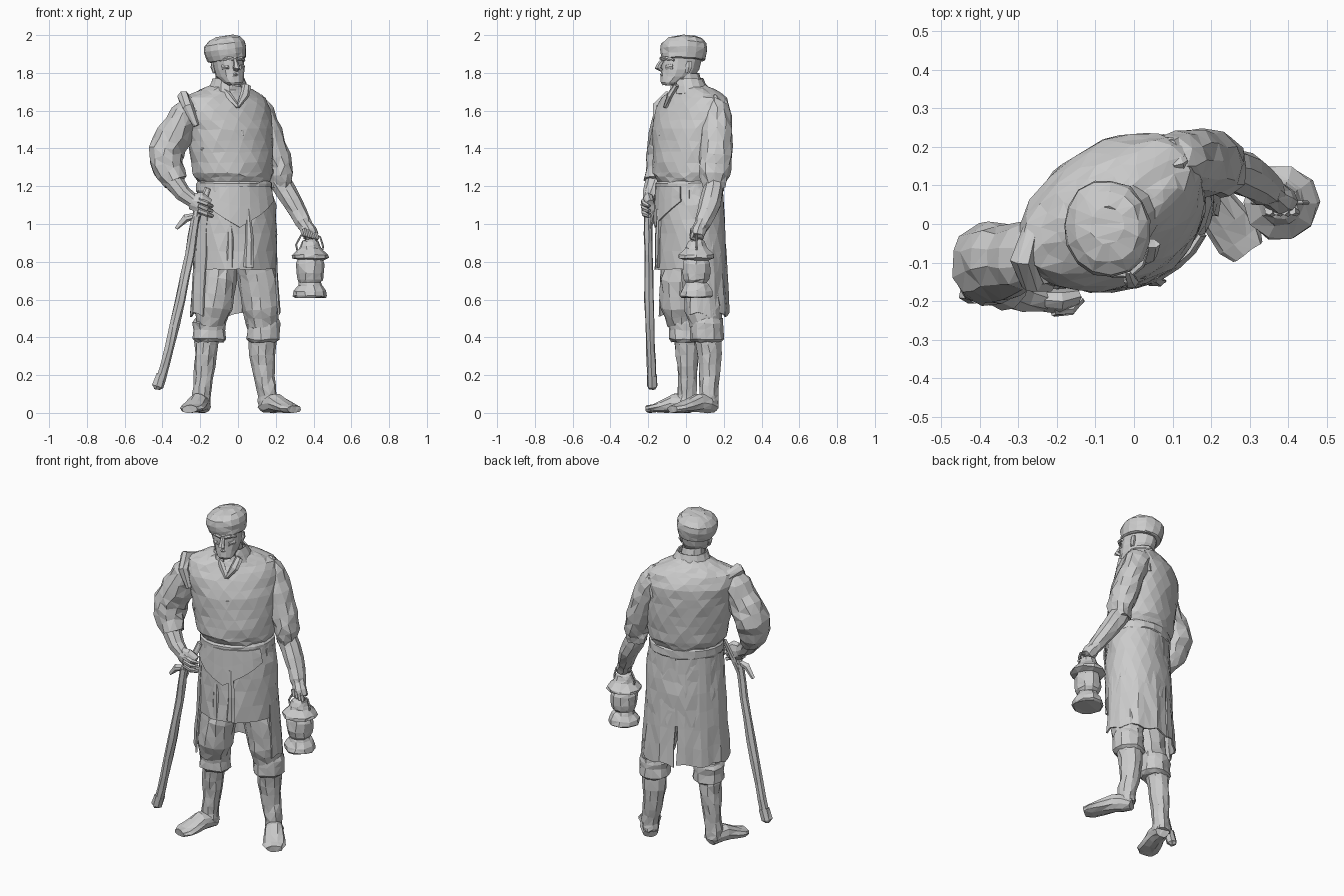
import bpy, bmesh, random
from math import sin, cos, pi, radians
from mathutils import Vector, Matrix

random.seed(4)


def skin(name, rows, closed=True, cap=True, jitter=0.0, thick=0.0):
    """Bridge rows of points into a faceted, triangulated surface."""
    bm = bmesh.new()
    grid = []
    for row in rows:
        grid.append([bm.verts.new(Vector(p) + Vector([random.uniform(-jitter, jitter) for _ in range(3)]))
                     for p in row])
    n = len(rows[0])
    for a, b in zip(grid, grid[1:]):
        for i in range(n if closed else n - 1):
            j = (i + 1) % n
            bm.faces.new((a[i], a[j], b[j], b[i]))
    if closed and cap:
        bm.faces.new(grid[0][::-1])
        bm.faces.new(grid[-1])
    bmesh.ops.recalc_face_normals(bm, faces=bm.faces)
    bmesh.ops.triangulate(bm, faces=bm.faces)
    me = bpy.data.meshes.new(name)
    bm.to_mesh(me)
    bm.free()
    ob = bpy.data.objects.new(name, me)
    bpy.context.collection.objects.link(ob)
    if thick:
        ob.modifiers.new("thickness", 'SOLIDIFY').thickness = thick
    return ob


def refine(keys, steps):
    """Insert interpolated keys between the given ones."""
    out = []
    for a, b in zip(keys, keys[1:]):
        out += [[p + (q - p) * k / steps for p, q in zip(a, b)] for k in range(steps)]
    return out + [list(keys[-1])]


def oval(cx, cy, z, rx, ry, rot, ang):
    c, s = cos(radians(rot)), sin(radians(rot))
    x, y = rx * cos(radians(ang)), ry * sin(radians(ang))
    return (cx + x * c - y * s, cy + x * s + y * c, z)


def loft(name, rings, n=14, steps=1, jitter=0.003, cap=True, thick=0):
    """Stack of turned ovals: (cx, cy, z, rx, ry, rot)."""
    rows = [[oval(*r, 360 * (i + .5 * (k % 2) * (steps > 1)) / n) for i in range(n)]
            for k, r in enumerate(refine(rings, steps))]
    return skin(name, rows, jitter=jitter, cap=cap, thick=thick)


def tube(name, keys, n=9, steps=1, jitter=0.003, ref=(0, 1, 0)):
    """Limb along a path: (x, y, z, width, depth), depth measured along ref."""
    keys = refine(keys, steps)
    pts = [Vector(k[:3]) for k in keys]
    rows = []
    for i, k in enumerate(keys):
        t = (pts[min(i + 1, len(pts) - 1)] - pts[max(i - 1, 0)]).normalized()
        u = (Vector(ref) - t * t.dot(Vector(ref))).normalized()
        v = t.cross(u)
        rows.append([pts[i] + v * k[3] * cos(2 * pi * j / n) + u * k[4] * sin(2 * pi * j / n)
                     for j in range(n)])
    return skin(name, rows, jitter=jitter)


def cloth(name, top, bottom, a0, a1, n, hem, rows=5, fold=0.0, jitter=0.003):
    """Open curved panel between two ovals; hem(t) gives the lower edge height."""
    grid = []
    for r in range(rows):
        f = r / (rows - 1)
        line = []
        for i in range(n):
            t = i / (n - 1)
            k = [p + (q - p) * f for p, q in zip(top, bottom)]
            k[2] = top[2] + (hem(t) - top[2]) * f
            w = 1 + fold * f * sin(i * 2.3)
            line.append(oval(k[0], k[1], k[2], k[3] * w, k[4] * w, k[5], a0 + (a1 - a0) * t))
        grid.append(line)
    return skin(name, grid, closed=False, jitter=jitter, thick=0.009)


# vest and body
loft("vest", [(-.02, .02, 1.19, .195, .155, 28), (-.022, .02, 1.225, .2, .165, 30), (-.027, .02, 1.27, .224, .183, 32),
              (-.035, .025, 1.38, .236, .187, 33), (-.048, .03, 1.5, .248, .182, 33), (-.064, .037, 1.6, .268, .165, 33),
              (-.072, .043, 1.67, .243, .13, 33), (-.06, .035, 1.71, .15, .10, 33), (-.052, .02, 1.74, .08, .08, 25)],
     n=20, steps=2, jitter=.005)
# tunic skirt, long split coat tails, pointed front flap
loft("tunic_skirt", [(-.015, .02, 1.21, .2, .16, 25), (-.01, .02, 1.1, .216, .17, 25), (-.01, .025, .95, .222, .178, 25),
                     (-.01, .025, .76, .222, .18, 25)], n=20, steps=2, jitter=.005, cap=False)
for nm, a0, a1 in (("coat_tail_left", -32, 82), ("coat_tail_right", 86, 204)):
    cloth(nm, (-.015, .02, 1.18, .205, .165, 25), (-.015, .025, .52, .248, .188, 25), a0, a1, 12,
          lambda t: .52 + .012 * sin(t * 17), rows=7, fold=.025, jitter=.004)
cloth("front_flap", (-.015, .02, 1.2, .21, .175, 25), (-.01, .02, 1.0, .228, .185, 25), -165, -45, 9,
      lambda t: 1.12 - .14 * (1 - abs(2 * t - 1)), rows=3)
loft("belt", [(-.02, .02, z, .204 + d, .166 + d, 28) for z, d in ((1.165, 0), (1.175, .006), (1.215, .004), (1.225, -.004))],
     n=20, cap=False)
for i, x in enumerate((-.05, .05)):
    tube(f"tunic_pleat_{i}", [(x, -.142, 1.08, .012, .012), (x + .01, -.15, .92, .022, .014),
                              (x + .005, -.15, .77, .025, .014)], n=6)

# collar, neck opening and chest fold
cloth("collar", (-.05, .01, 1.77, .086, .083, 25), (-.05, .018, 1.69, .12, .105, 28), -70, 250, 13,
      lambda t: 1.69, rows=3)
for s in (-1, 1):
    tube("neck_lapel", [(-.03 + s * .075, -.05, 1.735, .024, .014), (-.01 + s * .045, -.085, 1.68, .024, .016),
                        (.0, -.108, 1.62, .012, .012)], n=6)
tube("chest_fold", [(-.19, -.145, 1.39, .012, .008), (-.09, -.155, 1.44, .03, .014), (.02, -.13, 1.48, .022, .012),
                    (.09, -.085, 1.49, .01, .008)], n=6, ref=(0, -1, 0))

# armhole edges of the vest
tube("armhole_right", [(-.22, -.16, 1.52, .018, .018), (-.265, -.15, 1.62, .03, .03), (-.29, -.095, 1.668, .038, .03),
                       (-.26, -.02, 1.65, .03, .028), (-.21, .03, 1.54, .018, .018)], n=7, ref=(1, 0, 0))
tube("armhole_left", [(.145, .06, 1.5, .014, .014), (.135, .095, 1.6, .024, .024), (.115, .16, 1.66, .03, .026),
                      (.09, .205, 1.63, .024, .024), (.07, .22, 1.52, .014, .014)], n=7, ref=(1, 0, 0))

# neck and head, turned a little to the side
loft("neck", [(-.055, .02, 1.7, .075, .075, 20), (-.05, .0, 1.8, .066, .07, 20)], n=10, cap=False)
loft("head", [(-.018, -.095, 1.735, .03, .028, 20), (-.025, -.08, 1.75, .05, .055, 20), (-.042, -.045, 1.78, .07, .09, 20),
              (-.05, -.03, 1.82, .079, .104, 20), (-.055, -.025, 1.86, .084, .108, 20), (-.06, -.02, 1.9, .086, .108, 20)],
     n=14, jitter=.002)


def face(x, y, z):
    c, s = cos(radians(20)), sin(radians(20))
    return (-.05 + x * c - y * s, -.03 + x * s + y * c, z)


tube("nose", [(*face(0, -.098, 1.872), .01, .01), (*face(0, -.118, 1.845), .014, .014),
              (*face(0, -.128, 1.828), .02, .017), (*face(0, -.106, 1.815), .014, .008)], n=6, jitter=.001)
for s in (-1, 1):
    tube("brow", [(*face(s * .008, -.105, 1.872), .009, .01), (*face(s * .038, -.094, 1.878), .01, .011),
                  (*face(s * .066, -.06, 1.868), .008, .008)], n=6, ref=(0, 0, 1), jitter=.001)
    tube("cheek", [(*face(s * .03, -.09, 1.83), .012, .013), (*face(s * .056, -.06, 1.835), .014, .016)], n=6, ref=(0, 0, 1))
    tube("ear", [(*face(s * .076, .012, 1.80), .008, .012), (*face(s * .083, .018, 1.83), .011, .02),
                 (*face(s * .08, .02, 1.86), .008, .016)], n=6, jitter=.001)
tube("lips", [(*face(-.03, -.088, 1.787), .006, .006), (*face(0, -.103, 1.792), .011, .01),
              (*face(.03, -.088, 1.787), .006, .006)], n=6, ref=(0, 0, 1), jitter=.001)

# soft flat cap, tipped to one side
cap = loft("cap", [(-.062, -.01, 1.865, .088, .105, 10), (-.067, -.012, 1.87, .102, .116, 10), (-.069, -.012, 1.895, .109, .123, 10),
                   (-.07, -.012, 1.925, .115, .128, 10), (-.068, -.01, 1.955, .11, .122, 10),
                   (-.064, -.006, 1.98, .085, .095, 10), (-.06, -.003, 1.994, .045, .05, 10)], n=15, jitter=.003)
pivot = Vector((-.07, -.01, 1.93))
cap.data.transform(Matrix.Translation(pivot) @ Matrix.Rotation(radians(-8), 4, 'Y') @ Matrix.Translation(-pivot))

# right arm, hand resting on the hip
tube("right_sleeve", [(-.24, -.08, 1.62, .065, .075), (-.285, -.085, 1.575, .076, .088), (-.34, -.095, 1.47, .092, .098),
                      (-.382, -.105, 1.38, .098, .105), (-.375, -.125, 1.30, .086, .095), (-.33, -.155, 1.22, .066, .066)],
     n=11, steps=2, jitter=.008)
tube("right_forearm", [(-.36, -.15, 1.25, .058, .06), (-.29, -.182, 1.16, .045, .045), (-.235, -.195, 1.12, .036, .036)])
tube("right_hand", [(-.25, -.195, 1.12, .042, .03), (-.20, -.2, 1.11, .058, .034), (-.155, -.19, 1.09, .042, .025)])
for i in range(3):
    tube(f"right_finger_{i}", [(-.21, -.225, 1.125 - i * .026, .015, .015), (-.165, -.222, 1.105 - i * .026, .014, .014),
                               (-.135, -.195, 1.095 - i * .026, .01, .01)], n=6)

# left arm reaching down to the lantern
tube("left_sleeve", [(.085, .15, 1.63, .065, .07), (.118, .16, 1.58, .074, .08), (.16, .162, 1.48, .075, .084),
                     (.205, .155, 1.35, .075, .088), (.23, .15, 1.26, .068, .078), (.225, .15, 1.19, .055, .06)],
     n=11, steps=2, jitter=.007)
tube("left_forearm", [(.22, .15, 1.23, .055, .055), (.29, .13, 1.11, .054, .058), (.345, .09, 1.01, .042, .045),
                      (.365, .075, .975, .036, .036)], steps=2, jitter=.004)
tube("left_hand", [(.35, .085, 1.0, .036, .036), (.375, .065, .96, .045, .04), (.395, .06, .93, .035, .035)])
for i in range(4):
    tube(f"left_finger_{i}", [(.35 + i * .02, .035, .975 - i * .007, .012, .012), (.36 + i * .02, .03, .94 - i * .005, .012, .012),
                              (.355 + i * .018, .055, .927 - i * .003, .01, .01)], n=6, ref=(1, 0, 0), jitter=.001)

# breeches, gathered knee cuffs, boots and shoes
legs = {
    "right": ([(-.1, -.01, .8, .1, .1), (-.11, -.035, .7, .1, .105), (-.13, -.035, .56, .104, .1),
               (-.145, -.02, .47, .08, .08)],
              (-.15, -.005), [(-.16, 0, .42, .068, .07), (-.172, .005, .31, .058, .062), (-.183, .008, .19, .05, .05),
                              (-.19, .005, .09, .05, .05), (-.192, .005, .04, .05, .05)], (-.183, .03), (-.25, -.185)),
    "left": ([(.085, .065, .8, .1, .1), (.105, .075, .7, .1, .1), (.123, .09, .56, .1, .1),
              (.133, .105, .47, .085, .085)],
             (.132, .11), [(.13, .115, .42, .073, .073), (.128, .125, .31, .068, .066), (.14, .125, .19, .054, .056),
                           (.155, .122, .09, .05, .05), (.158, .122, .04, .05, .05)], (.14, .15), (.285, -.055))}
for side, (thigh, cuff, shin, heel, toe) in legs.items():
    tube(side + "_breeches", thigh, n=12, steps=2, jitter=.007)
    x, y = cuff
    loft(side + "_knee_cuff", [(x, y, .50, .08, .082, 25), (x, y, .475, .091, .09, 25), (x, y, .44, .086, .084, 25),
                               (x, y, .39, .09, .09, 25), (x, y, .375, .07, .07, 25)], n=12, jitter=.005)
    tube(side + "_boot_shaft", shin, n=10, steps=2, jitter=.005)
    path = [(0, .03, .042, .033), (.2, .046, .052, .05), (.42, .052, .054, .052), (.7, .034, .062, .034),
            (.92, .024, .066, .024), (1.08, .02, .045, .02)]
    tube(side + "_shoe", [(heel[0] + (toe[0] - heel[0]) * t, heel[1] + (toe[1] - heel[1]) * t, z, w, h)
                          for t, z, w, h in path], n=10, ref=(0, 0, 1), jitter=.003)

# sheathed sword with hilt, guard and tip
tube("scabbard", [(-.225, -.20, 1.04, .024, .022), (-.255, -.198, .84, .027, .024), (-.305, -.195, .6, .027, .025),
                  (-.365, -.187, .34, .026, .025), (-.41, -.18, .17, .026, .024)], n=7, steps=2)
tube("scabbard_tip", [(-.405, -.18, .2, .032, .029), (-.425, -.178, .14, .031, .029), (-.428, -.178, .125, .016, .016)], n=7)
tube("sword_grip", [(-.23, -.20, 1.0, .02, .02), (-.215, -.20, 1.08, .018, .018)], n=7)
tube("sword_guard", [(-.325, -.19, .975, .01, .01), (-.275, -.2, 1.03, .02, .018), (-.2, -.2, 1.05, .014, .014)], n=6)
tube("sword_strap", [(-.24, -.195, .95, .018, .01), (-.21, -.17, 1.06, .018, .01), (-.16, -.14, 1.19, .016, .01)], n=6)

# lantern with bail handle
loft("lantern", [(.382, .055, z, r, r, 0) for z, r in
                 ((.61, .08), (.62, .09), (.645, .086), (.675, .066), (.69, .058), (.705, .07), (.74, .075),
                  (.79, .074), (.81, .066), (.82, .098), (.835, .096), (.87, .06), (.885, .054), (.91, .045), (.92, .025))],
     n=10, jitter=.004)
tube("lantern_handle", [(.32, .055, .84, .006, .006), (.308, .055, .89, .006, .006), (.335, .055, .94, .006, .006),
                        (.385, .055, .95, .006, .006), (.435, .055, .93, .006, .006), (.45, .055, .88, .006, .006),
                        (.44, .055, .84, .006, .006)], n=5, jitter=0)
